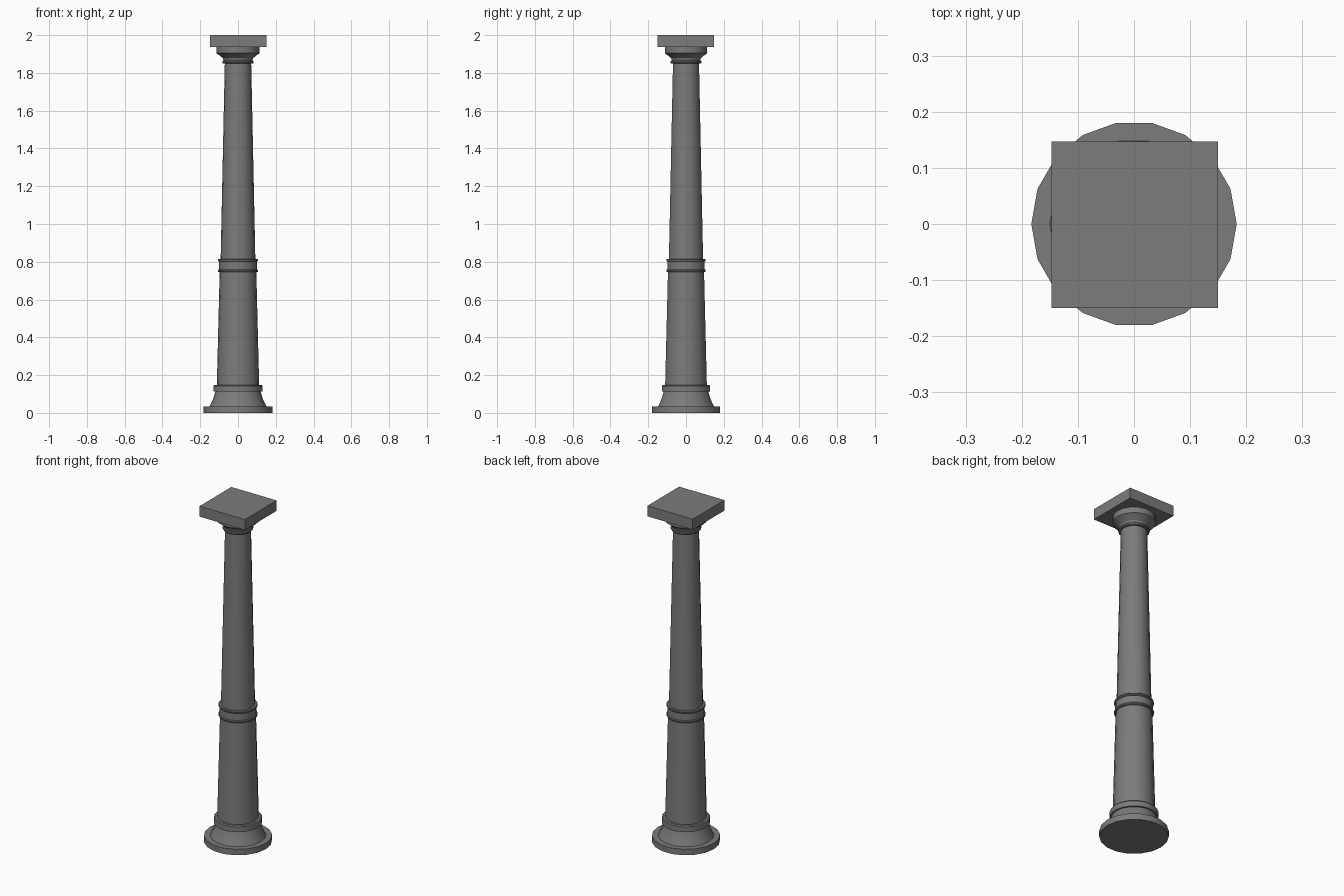
import bpy
import bmesh
import math

SIDES = 18

cube = bpy.data.objects.get("Cube")
if cube:
    bpy.data.objects.remove(cube, do_unlink=True)

# One stone colour for the whole column
stone = bpy.data.materials.new("grey_stone")
stone.use_nodes = True
colour = (0.2, 0.2, 0.2, 1)
stone.diffuse_color = colour
stone.node_tree.nodes["Principled BSDF"].inputs["Base Color"].default_value = colour


def finish(name, bm):
    bmesh.ops.recalc_face_normals(bm, faces=bm.faces)
    mesh = bpy.data.meshes.new(name)
    bm.to_mesh(mesh)
    bm.free()
    mesh.materials.append(stone)
    obj = bpy.data.objects.new(name, mesh)
    bpy.context.collection.objects.link(obj)
    return obj


def turned(name, profile):
    """Closed round part from (radius, height) points, bottom to top."""
    bm = bmesh.new()
    rings = []
    for r, z in profile:
        angles = [math.tau * i / SIDES for i in range(SIDES)]
        rings.append([bm.verts.new((r * math.cos(a), r * math.sin(a), z)) for a in angles])
    for low, high in zip(rings, rings[1:]):
        for i in range(SIDES):
            j = (i + 1) % SIDES
            bm.faces.new((low[i], low[j], high[j], high[i]))
    bm.faces.new(rings[0][::-1])
    bm.faces.new(rings[-1])
    obj = finish(name, bm)
    bpy.ops.object.select_all(action="DESELECT")
    obj.select_set(True)
    bpy.context.view_layer.objects.active = obj
    bpy.ops.object.shade_smooth_by_angle(angle=math.radians(30))


# Base: round foot, flared plinth and a band
turned("base_foot", [(0.183, 0), (0.183, 0.035)])
turned("base_flare", [(0.15, 0.035), (0.133, 0.07), (0.12, 0.112)])
turned("base_band", [(0.13, 0.112), (0.13, 0.143), (0.125, 0.148)])

# Tapered shaft in two lengths
turned("lower_shaft", [(0.112, 0.148), (0.097, 0.748)])
turned("upper_shaft", [(0.092, 0.81), (0.07, 1.85)])

# Waist: recessed neck between two rings
turned("waist_neck", [(0.1, 0.757), (0.1, 0.803)])
for name, z in (("waist_lower_ring", 0.745), ("waist_upper_ring", 0.801)):
    turned(name, [(0.103, z), (0.106, z + 0.004), (0.106, z + 0.01), (0.103, z + 0.014)])

# Capital: collar, bell and round band
turned("capital_collar", [(0.08, 1.85), (0.083, 1.854), (0.083, 1.861), (0.08, 1.865)])
turned("capital_bell", [(0.076, 1.865), (0.08, 1.878), (0.094, 1.89), (0.114, 1.904), (0.114, 1.94)])

# Square slab on top
bm = bmesh.new()
bmesh.ops.create_cube(bm, size=1)
bmesh.ops.scale(bm, vec=(0.297, 0.297, 0.062), verts=bm.verts)
bmesh.ops.translate(bm, vec=(0.0015, -0.0015, 1.969), verts=bm.verts)
finish("top_slab", bm)
